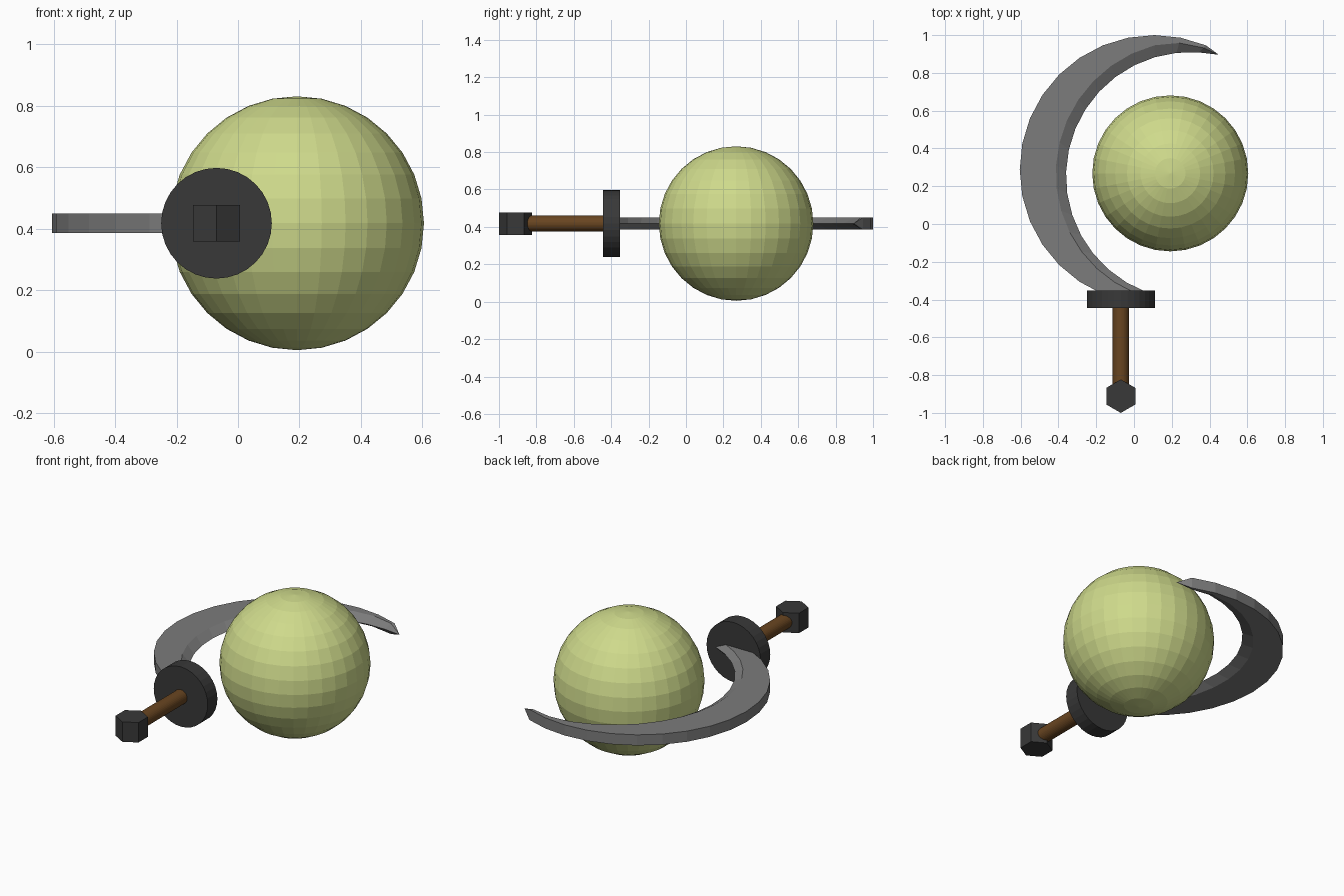
import bpy, bmesh
from math import sin, cos, radians, pi
from mathutils import Vector

if "Cube" in bpy.data.objects:
    bpy.data.objects.remove(bpy.data.objects["Cube"])

Z = 0.418      # height of the common centre line
GX = -0.07     # handle axis


def colour(obj, name, rgb):
    mat = bpy.data.materials.get(name) or bpy.data.materials.new(name)
    mat.diffuse_color = (*rgb, 1)
    mat.use_nodes = True
    mat.node_tree.nodes["Principled BSDF"].inputs["Base Color"].default_value = mat.diffuse_color
    obj.data.materials.append(mat)


def rod_y(name, radius, y0, y1, rgb):
    bpy.ops.mesh.primitive_cylinder_add(vertices=32, radius=radius, depth=y1 - y0,
                                        location=(GX, (y0 + y1) / 2, Z),
                                        rotation=(pi / 2, 0, 0))
    obj = bpy.context.object
    obj.name = name
    colour(obj, name, rgb)
    return obj


# Large faceted ball
bpy.ops.mesh.primitive_uv_sphere_add(segments=32, ring_count=16, radius=0.413,
                                     location=(0.192, 0.268, Z))
ball = bpy.context.object
ball.name = "ball"
colour(ball, "pale_green", (0.62, 0.70, 0.26))

# Disc guard and grip
rod_y("guard", 0.18, -0.445, -0.353, (0.04, 0.04, 0.04))
rod_y("grip", 0.043, -0.87, -0.40, (0.14, 0.06, 0.015))

# Hexagonal pommel with corners towards front and back
bpy.ops.mesh.primitive_cylinder_add(vertices=6, radius=0.0885, depth=0.12,
                                    location=(GX, -0.9115, Z))
pommel = bpy.context.object
pommel.name = "pommel"
colour(pommel, "dark_metal", (0.04, 0.04, 0.04))


# Crescent blade: flat spine on the outer arc, double bevel to the inner edge
def arc(cx, cy, r, deg):
    return Vector((cx + r * cos(radians(deg)), cy + r * sin(radians(deg)), Z))


half = Vector((0, 0, 0.032))
steps = 16
bm = bmesh.new()
rings = []
for i in range(steps + 1):
    t = i / steps
    outer = arc(0.108, 0.287, 0.713, 247.5 - 180 * t)
    edge = arc(0.296, 0.254, 0.656, 249.5 - 163.5 * t)
    gap = outer - edge
    shoulder = edge + gap.normalized() * min(0.063, 0.65 * gap.length)
    section = (outer - half, outer + half, shoulder + half, edge, shoulder - half)
    rings.append([bm.verts.new(p) for p in section])
for a, b in zip(rings, rings[1:]):
    for k in range(5):
        n = (k + 1) % 5
        bm.faces.new((a[k], a[n], b[n], b[k]))
bm.faces.new(rings[0])
tip = bm.verts.new(arc(0.296, 0.254, 0.66, 76.6))
for k in range(5):
    bm.faces.new((rings[-1][k], rings[-1][(k + 1) % 5], tip))
bmesh.ops.recalc_face_normals(bm, faces=bm.faces)
mesh = bpy.data.meshes.new("blade")
bm.to_mesh(mesh)
bm.free()
blade = bpy.data.objects.new("blade", mesh)
bpy.context.collection.objects.link(blade)
colour(blade, "blade_steel", (0.2, 0.2, 0.2))
